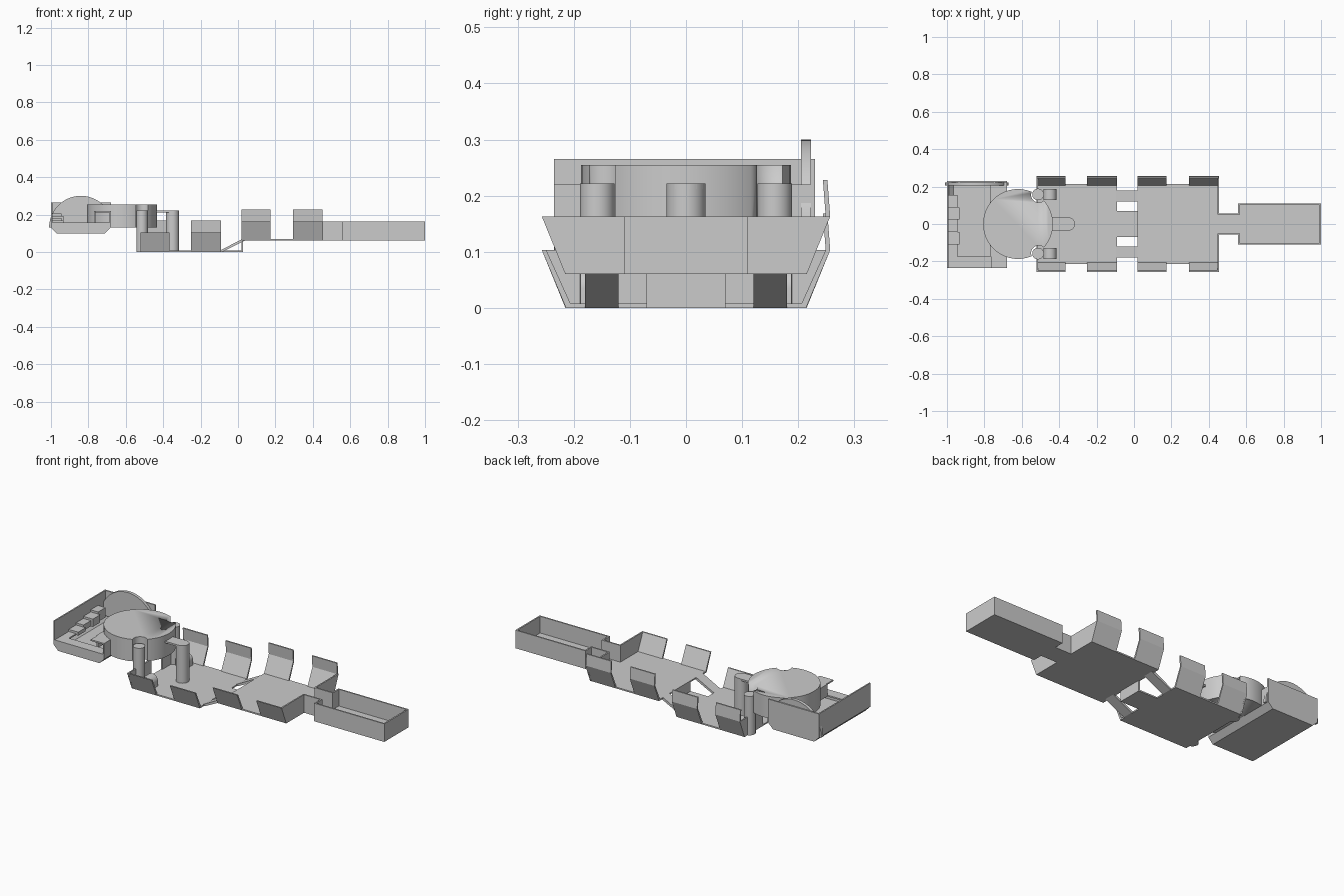
import bpy, bmesh, math
from mathutils import Vector

if "Cube" in bpy.data.objects:
    bpy.data.objects.remove(bpy.data.objects["Cube"])


def prism(name, pts, axis, a, b):
    """Extrude a 2D outline along axis: x uses (y,z), y uses (x,z), z uses (x,y)."""
    def place(p, t):
        return {'x': (t, p[0], p[1]), 'y': (p[0], t, p[1]), 'z': (p[0], p[1], t)}[axis]
    bm = bmesh.new()
    lo = [bm.verts.new(place(p, a)) for p in pts]
    hi = [bm.verts.new(place(p, b)) for p in pts]
    n = len(pts)
    bm.faces.new(lo)
    bm.faces.new(hi)
    for i in range(n):
        bm.faces.new((lo[i], lo[(i + 1) % n], hi[(i + 1) % n], hi[i]))
    bmesh.ops.recalc_face_normals(bm, faces=bm.faces)
    me = bpy.data.meshes.new(name)
    bm.to_mesh(me)
    bm.free()
    ob = bpy.data.objects.new(name, me)
    bpy.context.collection.objects.link(ob)
    return ob


def box(name, x0, x1, y0, y1, z0, z1):
    return prism(name, [(x0, y0), (x1, y0), (x1, y1), (x0, y1)], 'z', z0, z1)


def arc(cx, cy, r, a0, a1, n):
    return [(cx + r * math.cos(math.radians(a0 + (a1 - a0) * i / n)),
             cy + r * math.sin(math.radians(a0 + (a1 - a0) * i / n))) for i in range(n + 1)]


def smooth(ob):
    bpy.ops.object.select_all(action='DESELECT')
    ob.select_set(True)
    bpy.context.view_layer.objects.active = ob
    bpy.ops.object.shade_smooth_by_angle()


def post(name, x, y, r, z0, z1):
    ob = prism(name, arc(x, y, r, 0, 352.5, 47), 'z', z0, z1)
    smooth(ob)
    return ob


T = 0.008

# Two floor plates
box("lower_floor", -0.52, -0.09, -0.215, 0.215, 0, T)
box("upper_floor", 0.02, 0.455, -0.215, 0.215, 0.06, 0.06 + T)

# Links between the floors
box("centre_link", -0.09, 0.028, -0.07, 0.07, 0, T)
box("centre_riser", 0.02, 0.028, -0.07, 0.07, 0, 0.065)
for s in (-1, 1):
    y0, y1 = sorted((s * 0.12, s * 0.18))
    prism("ramp_link", [(-0.095, 0), (-0.085, 0), (0.035, 0.06), (0.035, 0.068), (0.02, 0.068), (-0.095, T)], 'y', y0, y1)

# Side flaps: the back row has an extra upright lip
for x0, x1, z in ((-0.52, -0.365, 0), (-0.25, -0.09, 0), (0.02, 0.175, 0.06), (0.295, 0.452, 0.06)):
    for s in (-1, 1):
        path = [(0.214, z), (0.257, z + 0.103)]
        if s > 0:
            path.append((0.252, z + 0.168))
        outline = path + [(y - T, zz + (T if zz == z else 0)) for y, zz in reversed(path)]
        prism("side_flap", [(s * y, zz) for y, zz in outline], 'x', x0, x1)

# End walls with a central gap
for x, z in ((-0.52, 0), (0.447, 0.06)):
    for s in (-1, 1):
        prism("end_wall", [(s * 0.05, z), (s * 0.215, z), (s * 0.257, z + 0.103), (s * 0.05, z + 0.103)], 'x', x, x + T)

# Tail channel and open box
box("channel_floor", 0.45, 0.565, -0.055, 0.055, 0.06, 0.06 + T)
box("tail_floor", 0.557, 1.0, -0.11, 0.11, 0.06, 0.06 + T)
box("tail_end", 1.0 - T, 1.0, -0.11, 0.11, 0.06, 0.163)
for s in (-1, 1):
    def strip(name, x0, x1, ya, yb):
        y0, y1 = sorted((s * ya, s * yb))
        box(name, x0, x1, y0, y1, 0.06, 0.163)
    strip("channel_wall", 0.45, 0.565, 0.047, 0.055)
    strip("tail_side", 0.557, 1.0, 0.102, 0.11)
    strip("tail_shoulder", 0.557, 0.565, 0.047, 0.11)

# Drum with two notches for the posts
drum = post("drum", -0.62, 0, 0.187, 0.13, 0.255)
for y in (-0.155, 0.155):
    cut = post("notch_cutter", -0.51, y, 0.04, 0.1, 0.3)
    cut.hide_render = True
    cut.hide_viewport = True
    m = drum.modifiers.new("notch", 'BOOLEAN')
    m.operation = 'DIFFERENCE'
    m.solver = 'EXACT'
    m.object = cut

# Posts, the arm carrying the drum, and small rounded blocks
for y in (-0.158, 0.158):
    post("side_post", -0.513, y, 0.031, 0, 0.222)
    smooth(prism("foot_block", [(-0.485, 0), (-0.415, 0)] + arc(-0.45, 0.035, 0.035, 0, 180, 16), 'y', y - 0.03, y + 0.03))
post("centre_post", -0.35, 0, 0.035, 0, 0.222)
prism("drum_arm", [(-0.5, 0.1), (-0.5, -0.1), (-0.44, -0.035)] + arc(-0.35, 0, 0.035, -90, 90, 16) + [(-0.44, 0.035)], 'z', 0.212, 0.222)

# Cab: floor with chamfered ends, walls of different heights
prism("cab_floor", [(-1, 0.13), (-0.97, 0.1), (-0.71, 0.1), (-0.68, 0.13),
                    (-0.69, 0.132), (-0.714, 0.108), (-0.966, 0.108), (-0.99, 0.132)], 'y', -0.235, 0.23)
base = [(-1, 0.13), (-0.97, 0.1), (-0.71, 0.1), (-0.68, 0.13)]
prism("cab_front_wall", base + [(-0.68, 0.157), (-1, 0.157)], 'y', -0.235, -0.227)
prism("cab_back_wall", base + [(-0.68, 0.265), (-1, 0.265)], 'y', 0.222, 0.23)
box("cab_end_wall", -1, -0.992, -0.235, 0.23, 0.13, 0.265)
for y0, y1 in ((-0.235, -0.075), (0.075, 0.23)):
    box("cab_inner_wall", -0.688, -0.68, y0, y1, 0.13, 0.22)
    box("cab_shelf", -0.765, -0.68, y0, y1, 0.212, 0.22)
box("cab_slot_wall", -0.77, -0.762, -0.175, 0.23, 0.15, 0.22)

# Front ledge and rising steps along the end wall
box("cab_ledge", -1, -0.68, -0.235, -0.175, 0.149, 0.157)
for i in range(5):
    y = -0.175 + i * 0.066
    box("step", -0.995, -0.932 if i % 2 else -0.945, y, y + 0.066, 0.149, 0.157 + 0.012 * i)

# Round disc standing by the back wall
smooth(prism("disc", arc(-0.84, 0.13, 0.17, 0, 180, 40), 'y', 0.205, 0.223))
